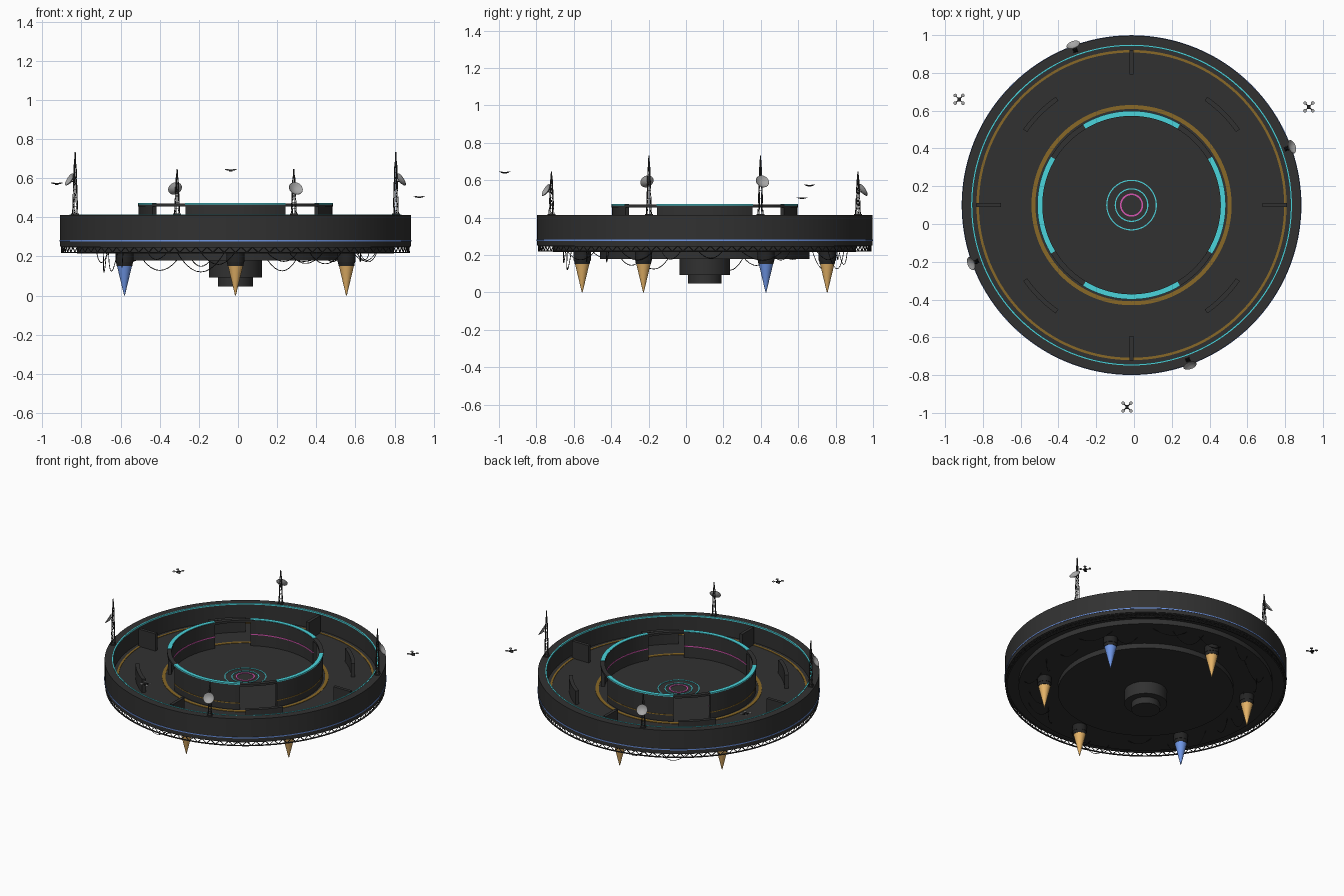
import bpy, bmesh, math, random
from mathutils import Vector, Matrix

if "Cube" in bpy.data.objects:
    bpy.data.objects.remove(bpy.data.objects["Cube"])

random.seed(4)
CX, CY = -0.013, 0.100
TAU = 2 * math.pi
C = Vector((CX, CY, 0))


def mat(name, col):
    m = bpy.data.materials.new(name)
    m.diffuse_color = (*col, 1)
    m.use_nodes = True
    m.node_tree.nodes["Principled BSDF"].inputs["Base Color"].default_value = m.diffuse_color
    return m


HULL = mat("dark hull", (0.031, 0.031, 0.031))
BLACK = mat("black metal", (0.018, 0.018, 0.018))
GOLD = mat("deck gold", (0.25, 0.14, 0.02))
FLAME = mat("amber flame", (0.80, 0.46, 0.14))
BLUE = mat("blue flame", (0.16, 0.31, 0.80))
CYAN = mat("cyan light", (0.07, 0.66, 0.72))
PINK = mat("magenta light", (0.70, 0.09, 0.45))
GREY = mat("light grey", (0.38, 0.38, 0.38))


def finish(name, bm, m, smooth=True):
    bmesh.ops.recalc_face_normals(bm, faces=bm.faces)
    me = bpy.data.meshes.new(name)
    bm.to_mesh(me)
    bm.free()
    ob = bpy.data.objects.new(name, me)
    bpy.context.collection.objects.link(ob)
    me.materials.append(m)
    if smooth:
        bpy.ops.object.select_all(action='DESELECT')
        ob.select_set(True)
        bpy.context.view_layer.objects.active = ob
        bpy.ops.object.shade_smooth_by_angle(angle=math.radians(35))
    return ob


def polar(r, deg, z=0):
    a = math.radians(deg)
    return C + Vector((r * math.cos(a), r * math.sin(a), z))


def sweep(bm, prof, a0=0, a1=360, n=128):
    """Turn a closed (r, z) section about the station axis."""
    full = a1 - a0 >= 360
    cols = n if full else n + 1
    rows = [[bm.verts.new(polar(r, a0 + (a1 - a0) * i / n, z)) for r, z in prof]
            for i in range(cols)]
    k = len(prof)
    for i in range(n):
        p, q = rows[i], rows[(i + 1) % cols]
        for j in range(k):
            bm.faces.new((p[j], q[j], q[(j + 1) % k], p[(j + 1) % k]))
    if not full:
        bm.faces.new(rows[0])
        bm.faces.new(rows[-1][::-1])


def box_section(r0, r1, z0, z1):
    return [(r0, z0), (r1, z0), (r1, z1), (r0, z1)]


def ring(name, r0, r1, z0, z1, m, arcs=None, n=128):
    bm = bmesh.new()
    for a0, a1 in arcs or [(0, 360)]:
        sweep(bm, box_section(r0, r1, z0, z1), a0, a1, n)
    return finish(name, bm, m)


def cone(bm, p, r1, r2, z0, z1, n=32):
    bmesh.ops.create_cone(bm, cap_ends=True, segments=n, radius1=r1, radius2=r2, depth=z1 - z0,
                          matrix=Matrix.Translation((p.x, p.y, (z0 + z1) / 2)))


def rod(bm, a, b, r, n=4):
    d = b - a
    M = Matrix.Translation((a + b) / 2) @ d.to_track_quat('Z', 'Y').to_matrix().to_4x4()
    bmesh.ops.create_cone(bm, cap_ends=True, segments=n, radius1=r, radius2=r,
                          depth=d.length, matrix=M)


def box(bm, center, size, deg=0):
    M = (Matrix.Translation(center) @ Matrix.Rotation(math.radians(deg), 4, 'Z')
         @ Matrix.Diagonal((*size, 1)))
    bmesh.ops.create_cube(bm, size=1, matrix=M)


# hull: outer wall and floor
ring("outer_wall", 0.845, 0.897, 0.25, 0.413, HULL)
bm = bmesh.new()
cone(bm, C, 0.85, 0.85, 0.25, 0.29, 128)
finish("deck_floor", bm, HULL)

# stepped underside
bm = bmesh.new()
for r, z0, z1 in ((0.81, 0.215, 0.255), (0.56, 0.18, 0.22), (0.136, 0.092, 0.185), (0.09, 0.047, 0.095)):
    cone(bm, C, r, r, z0, z1, 96)
finish("underside_steps", bm, HULL)

# truss ring under the wall
bm = bmesh.new()
sweep(bm, box_section(0.882, 0.892, 0.218, 0.223))
sweep(bm, box_section(0.882, 0.892, 0.246, 0.251))
N = 96
for i in range(N):
    a, h = 360 * i / N, 360 / N
    rod(bm, polar(0.888, a, 0.221), polar(0.888, a + h / 2, 0.249), 0.003)
    rod(bm, polar(0.888, a + h / 2, 0.249), polar(0.888, a + h, 0.221), 0.003)
finish("truss_ring", bm, HULL, False)

# painted rings
ring("wall_blue_line", 0.89, 0.8995, 0.276, 0.283, BLUE)
ring("rim_cyan_line", 0.841, 0.849, 0.406, 0.415, CYAN)
ring("deck_gold_outer", 0.808, 0.821, 0.288, 0.293, GOLD)
ring("deck_gold_inner", 0.509, 0.530, 0.288, 0.293, GOLD)
ring("pad_cyan_outer", 0.128, 0.134, 0.288, 0.293, CYAN)
ring("pad_cyan_inner", 0.083, 0.089, 0.288, 0.293, CYAN)
ring("pad_magenta", 0.053, 0.061, 0.288, 0.293, PINK)

# inner hub: four curved walls, top ring, light strips
ARCS = [(a - 31, a + 31) for a in (0, 90, 180, 270)]
ring("hub_walls", 0.472, 0.495, 0.285, 0.457, HULL, ARCS, 28)
ring("hub_top_ring", 0.47, 0.498, 0.455, 0.47, HULL)
ring("hub_cyan_strips", 0.472, 0.499, 0.465, 0.473, CYAN, ARCS, 28)
ring("hub_magenta_line", 0.470, 0.474, 0.367, 0.374, PINK, ARCS, 28)
ring("hub_gold_line", 0.493, 0.497, 0.332, 0.338, GOLD, ARCS, 28)

# deck partitions: radial fins and curved plates on the diagonals
bm = bmesh.new()
for a in range(0, 360, 90):
    box(bm, polar(0.757, a, 0.35), (0.13, 0.022, 0.122), a)
    sweep(bm, box_section(0.675, 0.70, 0.285, 0.385), a + 35, a + 55, 10)
finish("deck_partitions", bm, HULL, False)

# thrusters
bm = bmesh.new()
for a in range(30, 390, 60):
    p = polar(0.655, a)
    cone(bm, p, 0.046, 0.046, 0.172, 0.225)
    cone(bm, p, 0.04, 0.044, 0.152, 0.174)
    f = bmesh.new()
    cone(f, p, 0.002, 0.039, 0.0, 0.155)
    finish(f"thruster_flame_{a}", f, BLUE if a in (30, 210) else FLAME)
finish("thruster_bodies", bm, BLACK)

# hanging cables
bm = bmesh.new()
for i in range(22):
    a = 360 * i / 22 + random.uniform(-5, 5)
    span = random.uniform(10, 19)
    r0, r1 = random.uniform(0.62, 0.78), random.uniform(0.62, 0.78)
    sag = random.uniform(0.03, 0.10)
    pts = [polar(r0 + (r1 - r0) * t, a + span * t, 0.218 - sag * 4 * t * (1 - t))
           for t in [k / 10 for k in range(11)]]
    for p, q in zip(pts, pts[1:]):
        rod(bm, p, q, 0.002)
finish("hanging_cables", bm, BLACK, False)

# lattice masts with dishes
for a, top in ((20, 0.733), (110, 0.648), (200, 0.733), (290, 0.648)):
    bm = bmesh.new()
    base = polar(0.872, a)
    box(bm, base + Vector((0, 0, 0.416)), (0.032, 0.032, 0.008), a)
    H = (top - 0.413) * 0.8
    levels = 6

    def leg(k, t):
        w = 0.015 * (1 - 0.6 * t)
        ang = math.radians(a + 45 + 90 * k)
        return base + Vector((w * math.cos(ang), w * math.sin(ang), 0.415 + H * t))
    for k in range(4):
        rod(bm, leg(k, 0), leg(k, 1), 0.0022)
        for i in range(levels):
            t, u = i / levels, (i + 1) / levels
            rod(bm, leg(k, u), leg(k + 1, u), 0.0014)
            if k % 2 == 0:
                rod(bm, leg(k + i % 2, t), leg(k + 1 - i % 2, u), 0.0012)
    cone(bm, base, 0.006, 0.003, 0.41 + H, top, 8)
    zd = 0.413 + (top - 0.413) * 0.54
    hub = polar(0.890, a, zd)
    rod(bm, base + Vector((0, 0, zd - 0.01)), hub, 0.0025)
    finish(f"mast_{a}", bm, HULL, False)
    # dish: shallow bowl facing outward and up
    bm = bmesh.new()
    prof = [(0.0, 0.0), (0.013, 0.002), (0.025, 0.007), (0.037, 0.015),
            (0.036, 0.017), (0.024, 0.0095), (0.012, 0.0045), (0.0, 0.003)]
    vs = [bm.verts.new((r, 0, z)) for r, z in prof]
    es = [bm.edges.new(e) for e in zip(vs, vs[1:])]
    bmesh.ops.spin(bm, geom=vs + es, cent=(0, 0, 0), axis=(0, 0, 1), angle=TAU,
                   steps=24, use_merge=True)
    bmesh.ops.remove_doubles(bm, verts=bm.verts, dist=1e-5)
    ar = math.radians(a)
    face = Vector((math.cos(ar), math.sin(ar), 0.6))
    bm.transform(Matrix.Translation(hub) @ face.to_track_quat('Z', 'Y').to_matrix().to_4x4())
    finish(f"dish_{a}", bm, GREY)

# hovering drones
for i, p in enumerate(((-0.926, 0.66, 0.571), (0.926, 0.62, 0.503), (-0.037, -0.969, 0.64))):
    p = Vector(p)
    body, rot = bmesh.new(), bmesh.new()
    box(body, p, (0.018, 0.022, 0.009))
    for k in range(4):
        ang = math.radians(45 + 90 * k)
        e = p + Vector((0.029 * math.cos(ang), 0.029 * math.sin(ang), 0.002))
        rod(body, p, e, 0.0025)
        cone(rot, e, 0.0095, 0.0095, e.z + 0.001, e.z + 0.004, 12)
    finish(f"drone_body_{i}", body, BLACK, False)
    finish(f"drone_rotors_{i}", rot, GREY)
